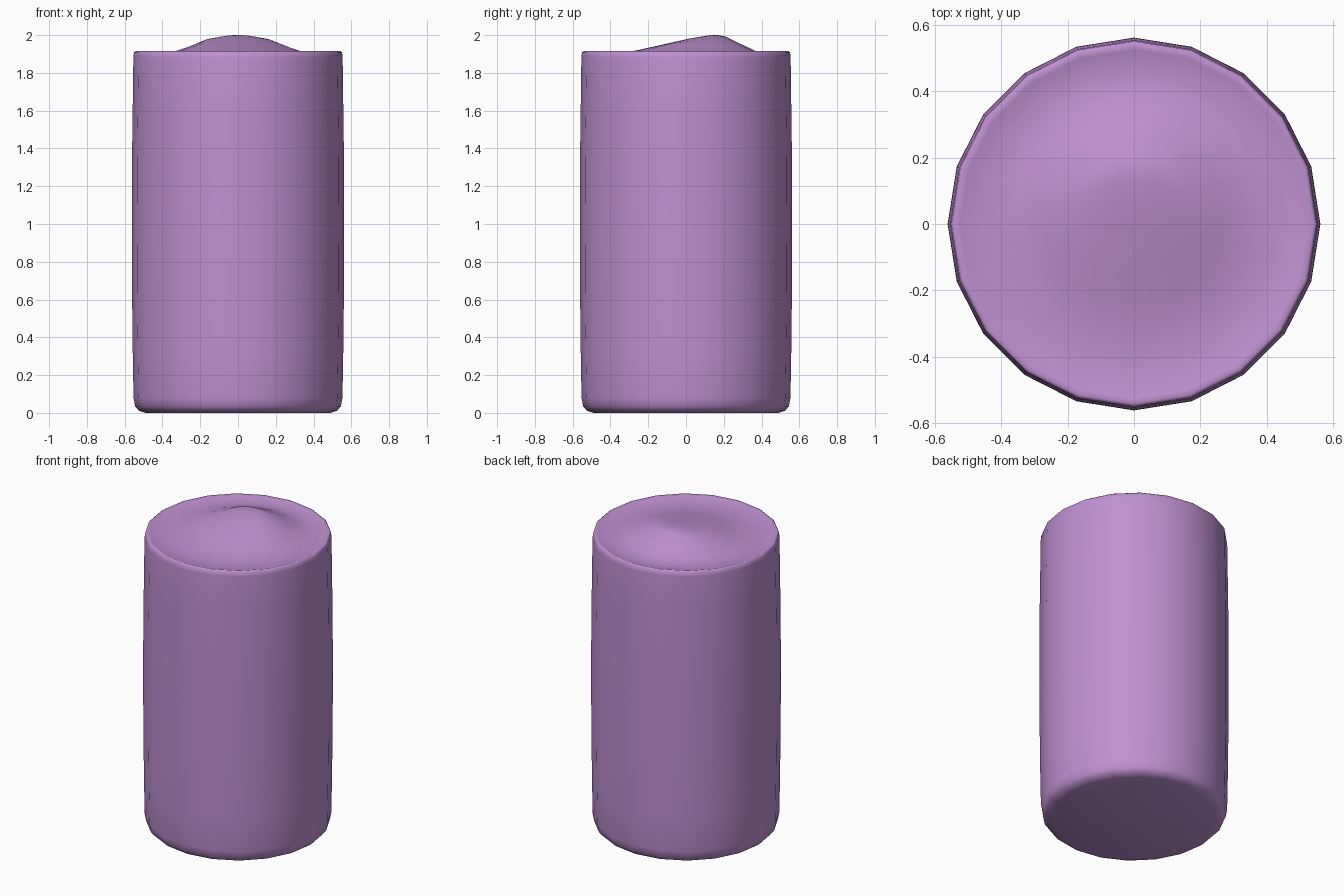
import bpy, bmesh
from math import sin, cos, pi

if "Cube" in bpy.data.objects:
    bpy.data.objects.remove(bpy.data.objects["Cube"])

SIDES = 20

# Rings from the base to the crown: radius, height, y offset, tilt towards the back
RINGS = [
    (0.49, 0.00, 0, 0), (0.525, 0.012, 0, 0), (0.545, 0.035, 0, 0), (0.553, 0.08, 0, 0),
    (0.557, 0.30, 0, 0), (0.561, 0.65, 0, 0), (0.562, 1.00, 0, 0), (0.561, 1.35, 0, 0),
    (0.557, 1.65, 0, 0), (0.554, 1.88, 0, 0), (0.551, 1.908, 0, 0), (0.542, 1.915, 0, 0),
    (0.525, 1.909, 0, 0), (0.44, 1.899, 0.01, 0), (0.35, 1.909, 0.03, 0.002),
    (0.27, 1.936, 0.03, 0.012), (0.18, 1.968, 0.03, 0.024), (0.08, 1.99, 0.09, 0.010),
]

bm = bmesh.new()


def ring(r, z, y, tilt):
    return [bm.verts.new((r * cos(2 * pi * i / SIDES), y + r * sin(2 * pi * i / SIDES),
                          z + tilt * sin(2 * pi * i / SIDES))) for i in range(SIDES)]


loops = [ring(*spec) for spec in RINGS]

# Side wall, rim and mound
for a, b in zip(loops, loops[1:]):
    for i in range(SIDES):
        j = (i + 1) % SIDES
        bm.faces.new((a[i], a[j], b[j], b[i]))

# Flat base
bm.faces.new(loops[0][::-1])

# Off-centre peak
peak = bm.verts.new((0.02, 0.13, 2.0))
for i in range(SIDES):
    bm.faces.new((loops[-1][i], loops[-1][(i + 1) % SIDES], peak))

for f in bm.faces:
    f.smooth = True
mesh = bpy.data.meshes.new("domed_cylinder")
bm.to_mesh(mesh)
bm.free()
body = bpy.data.objects.new("domed_cylinder", mesh)
bpy.context.collection.objects.link(body)

# Purple finish
mat = bpy.data.materials.new("purple")
mat.diffuse_color = (0.52, 0.28, 0.64, 1)
mat.use_nodes = True
mat.node_tree.nodes["Principled BSDF"].inputs["Base Color"].default_value = mat.diffuse_color
mesh.materials.append(mat)
